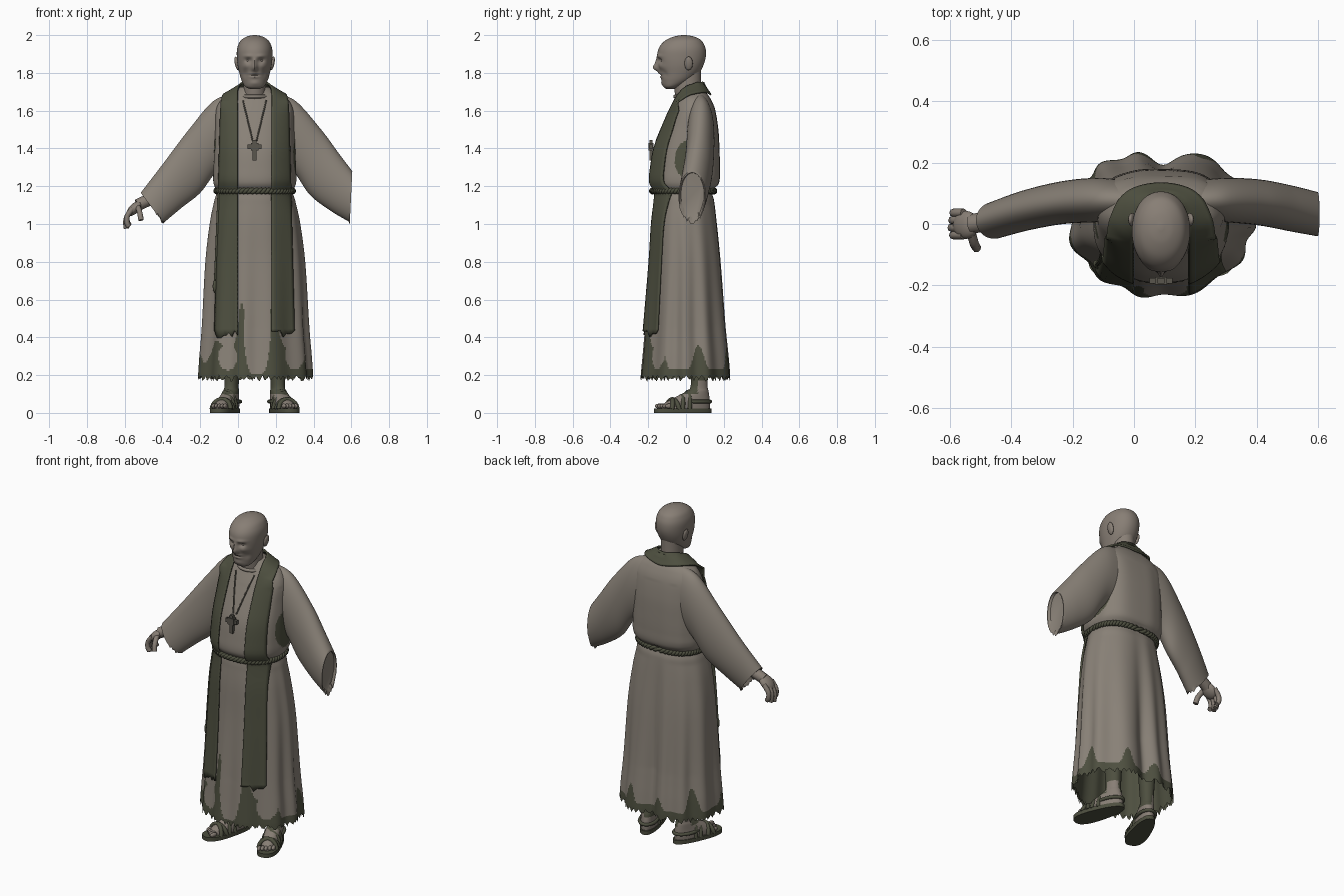
import bpy, bmesh, math, random
from math import sin, cos, pi, exp
from mathutils import Vector, Matrix
from mathutils.bvhtree import BVHTree

random.seed(4)
if "Cube" in bpy.data.objects:
    bpy.data.objects.remove(bpy.data.objects["Cube"])
CX = 0.088  # body axis


def material(name, rgb):
    m = bpy.data.materials.new(name)
    m.use_nodes = True
    m.diffuse_color = (*rgb, 1)
    m.node_tree.nodes["Principled BSDF"].inputs["Base Color"].default_value = (*rgb, 1)
    return m


CLOTH = material("grey cloth", (0.25, 0.22, 0.185))
SKIN = material("skin", (0.245, 0.21, 0.178))
DARK = material("dark olive cloth", (0.075, 0.078, 0.05))
METAL = material("dull metal", (0.10, 0.092, 0.075))


def finish(name, bm, mats, rule=None):
    bmesh.ops.recalc_face_normals(bm, faces=bm.faces)
    for f in bm.faces:
        f.smooth = True
        if rule:
            f.material_index = rule(f.calc_center_median())
    me = bpy.data.meshes.new(name)
    bm.to_mesh(me)
    bm.free()
    ob = bpy.data.objects.new(name, me)
    bpy.context.collection.objects.link(ob)
    for m in mats:
        me.materials.append(m)
    bpy.context.view_layer.objects.active = ob
    ob.select_set(True)
    bpy.ops.object.shade_smooth_by_angle(angle=math.radians(50))
    ob.select_set(False)
    return ob


def smooth(keys, steps):
    """Catmull-Rom through tuples of numbers."""
    out, last = [], len(keys) - 1
    for i in range(last):
        a, b, c, d = (Vector(keys[max(0, min(last, i + k))]) for k in (-1, 0, 1, 2))
        for s in range(steps):
            t = s / steps
            out.append(b + (c - a) * t / 2 + (a - b * 2.5 + c * 2 - d / 2) * t ** 2
                       + ((b - c) * 1.5 + (d - a) / 2) * t ** 3)
    return out + [Vector(keys[-1])]


def skin(name, rings, mats, rule=None, caps=(True, True), closed=True):
    bm = bmesh.new()
    rows = [[bm.verts.new(p) for p in r] for r in rings]
    n = len(rows[0])
    for a, b in zip(rows, rows[1:]):
        for i in range(n if closed else n - 1):
            j = (i + 1) % n
            bm.faces.new((a[i], a[j], b[j], b[i]))
    for row, cap in ((rows[0], caps[0]), (rows[-1], caps[1])):
        if cap and closed:
            bm.faces.new(row)
    return finish(name, bm, mats, rule)


def oval(z, rx, yf, yb, n, e=2.0, cx=CX, eback=None):
    """Horizontal rounded ring: half width, front, back; e is its squareness."""
    ring = []
    for t in (2 * pi * i / n for i in range(n)):
        power = 2 / (eback if eback and sin(t) > 0 else e)
        u, v = (math.copysign(abs(w) ** power, w) for w in (cos(t), sin(t)))
        ring.append(Vector((cx + rx * u, (yf + yb) / 2 + (yb - yf) / 2 * v, z)))
    return ring


def tube(name, pts, r, mat, closed=False):
    cu = bpy.data.curves.new(name, "CURVE")
    cu.dimensions = "3D"
    cu.bevel_depth, cu.bevel_resolution, cu.use_fill_caps = r, 2, True
    sp = cu.splines.new("POLY")
    sp.points.add(len(pts) - 1)
    for q, p in zip(sp.points, pts):
        q.co = (*p, 1)
    sp.use_cyclic_u = closed
    tmp = bpy.data.objects.new(name, cu)
    bm = bmesh.new()
    bm.from_mesh(bpy.data.meshes.new_from_object(tmp))
    bpy.data.objects.remove(tmp)
    return finish(name, bm, [mat])


def ball(name, loc, size, mat, turn=0):
    bm = bmesh.new()
    bmesh.ops.create_uvsphere(bm, u_segments=20, v_segments=12, radius=1)
    bm.transform(Matrix.Translation(loc) @ Matrix.Rotation(turn, 4, "Y") @ Matrix.Diagonal((*size, 1)))
    return finish(name, bm, [mat])


# Robe: skirt with folds, pinched waist, loose torso
robe_keys = [(0.2, 0.31, -0.246, 0.246), (0.3, 0.303, -0.236, 0.237), (0.4, 0.294, -0.227, 0.226),
             (0.5, 0.287, -0.218, 0.216), (0.8, 0.268, -0.193, 0.19),
             (1.0, 0.242, -0.182, 0.168), (1.12, 0.216, -0.17, 0.152), (1.17, 0.203, -0.167, 0.142),
             (1.22, 0.22, -0.192, 0.176), (1.3, 0.219, -0.186, 0.18), (1.4, 0.215, -0.168, 0.178),
             (1.5, 0.21, -0.13, 0.172), (1.6, 0.205, -0.085, 0.156), (1.66, 0.175, -0.055, 0.132),
             (1.7, 0.115, -0.035, 0.105), (1.725, 0.075, -0.025, 0.09)]
N = 240
rings = []
for k, (z, rx, yf, yb) in enumerate(smooth(robe_keys, 10)):
    up = max(0, min(1, (z - 1.1) / 0.15))
    ring = oval(z, rx, yf, yb, N, 1.9 + 0.2 * up, CX, 2.2 + 0.6 * up)
    depth = 0.065 * min(1, max(0.12, (1.22 - z) * 1.3)) if z < 1.6 else 0
    for i, p in enumerate(ring):
        a = 2 * pi * i / N
        fold = 0.5 - 0.5 * sin(11 * a + 0.8 * sin(3 * a) + 2)
        notch = 2.6 * exp(-((a - pi / 2) / 0.15) ** 2) if z < 1.2 else 0
        s = 1 - depth * (fold + notch)
        p.x, p.y = CX + (p.x - CX) * s, p.y * s
        if k == 0:
            p.z -= 0.035 * abs(sin(0.6 * i + 2 * sin(0.13 * i))) * random.uniform(0.4, 1)
    rings.append(ring)


def in_spot(u, v, u0, v0, ru, rv):
    return ((u - u0) / ru) ** 2 + ((v - v0) / rv) ** 2 < 1


def robe_rule(c):
    # dark scalloped hem with pale spots in front, dark patches under the arms
    a = math.atan2(c.y, c.x - CX)
    edge = 0.235 + (0.1 + 0.04 * sin(3 * a)) * max(0, sin(8 * a - 0.25)) ** 2
    front = max(0, min(1, (-0.09 - c.y) / 0.05))
    if front:
        hem = 0.2 if abs(c.x - 0.1) < 0.07 else 0.36 + 0.02 * sin(40 * c.x)
        hem += 0.2 * (exp(-((c.x - 0.02) / 0.026) ** 2) + exp(-((c.x - 0.185) / 0.03) ** 2))
        edge += (hem - edge) * front
        if in_spot(c.x, c.z, -0.055, 0.295, 0.05, 0.068) or in_spot(c.x, c.z, 0.3, 0.31, 0.05, 0.08):
            return 0
    if c.x > CX:
        armpit = c.x > CX + 0.16 and in_spot(c.y, c.z, 0.03, 1.34, 0.09, 0.11)
    else:
        armpit = c.x < CX - 0.16 and in_spot(c.y, c.z, -0.02, 1.41, 0.03, 0.04)
    return int(c.z < edge or armpit)


robe = skin("robe", rings, [CLOTH, DARK], robe_rule, (False, True))
lining = [[Vector((CX + (p.x - CX) * 0.97, p.y * 0.97, p.z + 0.01)) for p in r] for r in rings[:40]]
skin("robe_lining", lining, [DARK], None, (False, True))


# Wide sleeves: stations of top x,z, bottom x,z, centre y, half depth
def sleeve(name, keys):
    rr = []
    for tx, tz, bx, bz, yc, ry in smooth(keys, 8):
        top, bot = Vector((tx, yc, tz)), Vector((bx, yc, bz))
        rr.append([(top + bot) / 2 + (top - bot) / 2 * cos(t) + Vector((0, ry * sin(t), 0))
                   for t in (2 * pi * i / 48 for i in range(48))])
    for p in rr[-1][15:34]:
        p.z += random.uniform(-0.012, 0.012)
    mid = sum(rr[-1], Vector()) / 48
    back = (sum(rr[-9], Vector()) / 48 - mid) * 0.15
    rr.append([mid + (p - mid) * 0.94 for p in rr[-1]])
    rr.append([mid + back + (p - mid) * 0.85 for p in rr[-2]])
    return skin(name, rr, [CLOTH])


right_sleeve = sleeve("right_sleeve", [
    (0.0, 1.69, 0.0, 1.34, 0.075, 0.065), (-0.125, 1.655, -0.11, 1.28, 0.078, 0.072),
    (-0.26, 1.5, -0.2, 1.165, 0.07, 0.07), (-0.4, 1.315, -0.3, 1.085, 0.045, 0.066),
    (-0.515, 1.165, -0.395, 1.005, 0.012, 0.06)])
left_sleeve = sleeve("left_sleeve", [
    (0.18, 1.69, 0.18, 1.34, 0.075, 0.065), (0.3, 1.655, 0.29, 1.28, 0.078, 0.072),
    (0.44, 1.5, 0.38, 1.155, 0.07, 0.075), (0.54, 1.365, 0.49, 1.07, 0.05, 0.075),
    (0.605, 1.28, 0.592, 1.01, 0.032, 0.072)])

tree = BVHTree.FromPolygons([v.co for v in robe.data.vertices], [p.vertices for p in robe.data.polygons])


def on_front(x, z, off=0.012):
    hit = tree.ray_cast(Vector((x, -1, z)), Vector((0, 1, 0)))[0]
    return Vector((x, (hit.y if hit else 0) - off, z))


def rest_on(p, off=0.012):
    loc, nor, _, _ = tree.find_nearest(p)
    return loc + nor * off if (p - loc).dot(nor) < off else p


# Stole: two hanging panels joined by a band behind the neck
def hang(side):
    rows = []
    for k in range(50):
        z = 0.42 + 1.18 * k / 49
        wide = 0.121 - 0.031 * k / 49
        row = [on_front(CX + side * (0.09 + wide * j / 8), z, 0.014) for j in range(9)]
        if k == 0:
            for p in row:
                p.z += random.uniform(-0.025, 0.02)
        rows.append(row)
    return rows


half = [((0.09, -0.06, 1.65), (0.178, -0.045, 1.645)), ((0.086, -0.01, 1.715), (0.165, 0.02, 1.685)),
        ((0.07, 0.05, 1.745), (0.13, 0.08, 1.69)), ((0.04, 0.08, 1.75), (0.075, 0.115, 1.688))]
stations = [(CX - a[0], *a[1:], CX - b[0], *b[1:]) for a, b in half]
stations.append((CX, 0.092, 1.75, CX, 0.127, 1.68))
stations += [(CX + a[0], *a[1:], CX + b[0], *b[1:]) for a, b in reversed(half)]
neck = [[rest_on(Vector(s[:3]).lerp(Vector(s[3:]), j / 8)) for j in range(9)]
        for s in smooth(stations, 5)]
stole = skin("stole", hang(-1) + neck + hang(1)[::-1], [DARK], closed=False)
sol = stole.modifiers.new("thickness", "SOLIDIFY")
sol.thickness, sol.offset = 0.01, 0

# Rope belt of two twisted strands, with a hanging end
for strand in (0, pi):
    pts = []
    for i, p in enumerate(oval(1.175, 0.203, -0.18, 0.15, 240, 2.1, CX, 2.6)):
        w = 2 * pi * i / 8 + strand
        out = Vector((p.x - CX, p.y, 0)).normalized()
        pts.append(p + out * 0.006 * cos(w) + Vector((0, 0, 0.008 * sin(w))))
    tube("belt_strand", pts, 0.01, DARK, True)
rope = [on_front(-0.1 - 0.02 * k / 24, 1.17 - 0.5 * k / 24, 0.015) for k in range(25)]
tube("belt_end", rope, 0.009, DARK)
ball("belt_tassel", rope[-1], (0.014, 0.014, 0.035), DARK)

# Neck, collar and head
skin("neck", [oval(*k, 32) for k in smooth(
    [(1.6, 0.07, -0.04, 0.09), (1.7, 0.06, -0.06, 0.08), (1.82, 0.06, -0.07, 0.08)], 5)], [SKIN])
tube("collar", oval(1.675, 0.075, -0.058, 0.09, 40), 0.01, CLOTH, True)
head_keys = [(1.715, 0.025, -0.105, -0.065), (1.728, 0.051, -0.12, -0.03), (1.76, 0.069, -0.129, 0.03),
             (1.8, 0.081, -0.137, 0.07), (1.84, 0.09, -0.146, 0.092), (1.88, 0.094, -0.152, 0.104),
             (1.92, 0.094, -0.148, 0.105), (1.95, 0.086, -0.132, 0.096), (1.975, 0.07, -0.104, 0.078),
             (1.993, 0.04, -0.062, 0.04), (2.0, 0.008, -0.02, 0.0)]
# face relief: side offset, height, width, tallness, push forward
relief = [(0, 1.825, 0.014, 0.02, 0.028), (0, 1.853, 0.011, 0.025, 0.012),
          (0.034, 1.866, 0.017, 0.012, -0.014), (0.034, 1.889, 0.025, 0.009, 0.006),
          (0.045, 1.835, 0.02, 0.016, 0.006), (0, 1.788, 0.024, 0.005, -0.006),
          (0, 1.778, 0.02, 0.006, 0.005), (0, 1.797, 0.022, 0.006, 0.006),
          (0, 1.745, 0.028, 0.014, 0.005), (0.052, 1.795, 0.014, 0.02, -0.006)]
head = [oval(*k, 96, 2.1) for k in smooth(head_keys, 9)]
for p in (p for r in head for p in r if p.y < -0.03):
    p.y -= sum(d * exp(-((abs(p.x - CX) - x) / w) ** 2 - ((p.z - z) / h) ** 2) for x, z, w, h, d in relief)
skin("head", head, [SKIN])
for s in (-1, 1):
    ball("ear", (CX + s * 0.094, 0.014, 1.85), (0.011, 0.022, 0.037), SKIN, s * 0.2)
    ball("eye", (CX + s * 0.034, -0.121, 1.865), (0.013, 0.011, 0.009), SKIN)

# Cord and cross pendant
for s in (-1, 1):
    tube("cord", [on_front(CX + s * (0.062 - 0.052 * k / 16), 1.655 - 0.215 * k / 16, 0.004)
                  for k in range(17)], 0.004, METAL)
yc = on_front(CX, 1.39).y - 0.004
for size, z in (((0.022, 0.018, 0.11), 1.39), ((0.075, 0.018, 0.024), 1.408), ((0.04, 0.024, 0.04), 1.408)):
    bm = bmesh.new()
    bmesh.ops.create_cube(bm, size=1)
    bm.transform(Matrix.Translation((CX, yc, z)) @ Matrix.Diagonal((*size, 1)))
    finish("cross", bm, [METAL])

# Right hand
tube("wrist", smooth([(-0.42, 0.015, 1.15), (-0.5, 0.005, 1.115), (-0.53, 0.0, 1.1)], 4), 0.032, SKIN)
ball("palm", (-0.548, -0.003, 1.082), (0.052, 0.046, 0.026), SKIN, -0.75)
for k in range(4):
    y, d = -0.036 + 0.024 * k, 0.012 * abs(k - 1.3)
    tube("finger", smooth([(-0.555, y, 1.085), (-0.585, y, 1.045), (-0.596 + d / 2, y, 1.01),
                           (-0.594 + d, y * 0.9, 0.972 + d)], 4), 0.014, SKIN)
tube("thumb", smooth([(-0.53, -0.03, 1.09), (-0.52, -0.065, 1.06), (-0.513, -0.078, 1.02)], 4), 0.015, SKIN)

# Legs, feet and strapped sandals
for s in (-1, 1):
    place = Matrix.Translation((CX + s * 0.122, 0.07, 0)) @ Matrix.Rotation(s * 0.33, 4, "Z")
    sole = [[Vector((p.x * (1 - 1.2 * (p.y + 0.07)), p.y, z)) for p in oval(z, 0.056, -0.25, 0.068, 40, 2.5, 0)]
            for z in (0, 0.012, 0.024)]
    foot = [oval(*k, 32, 2.2, 0) for k in smooth(
        [(0.024, 0.048, -0.21, 0.058), (0.05, 0.048, -0.195, 0.059), (0.08, 0.044, -0.14, 0.056),
         (0.115, 0.04, -0.07, 0.05), (0.15, 0.036, -0.045, 0.045), (0.3, 0.045, -0.05, 0.05),
         (0.5, 0.055, -0.05, 0.05)], 5)]
    parts = [skin("sandal_sole", sole, [DARK]),
             skin("foot_and_leg", foot, [SKIN, DARK], lambda c: int(
                 c.z > 0.1 and not (c.z < 0.18 and s * c.x > 0.012 and c.y > -0.02)))]
    for y0, y1, w, h in ((-0.17, -0.13, 0.052, 0.052), (-0.13, -0.17, 0.052, 0.052),
                         (-0.11, -0.08, 0.05, 0.07), (-0.07, -0.05, 0.047, 0.092)):
        arc = [(w * cos(t), y0 + (y1 - y0) * t / pi, 0.02 + h * sin(t)) for t in (pi * k / 14 for k in range(15))]
        parts.append(tube("sandal_strap", arc, 0.012, DARK))
    heel = oval(0.06, 0.049, -0.1, 0.061, 30, 2, 0)
    parts.append(tube("heel_strap", heel, 0.01, DARK, True))
    for k in range(5):
        parts.append(ball("toe", (s * (0.019 * k - 0.038), -0.212 + 0.008 * k, 0.036), (0.011, 0.024, 0.013), SKIN))
    for o in parts:
        o.data.transform(place)
